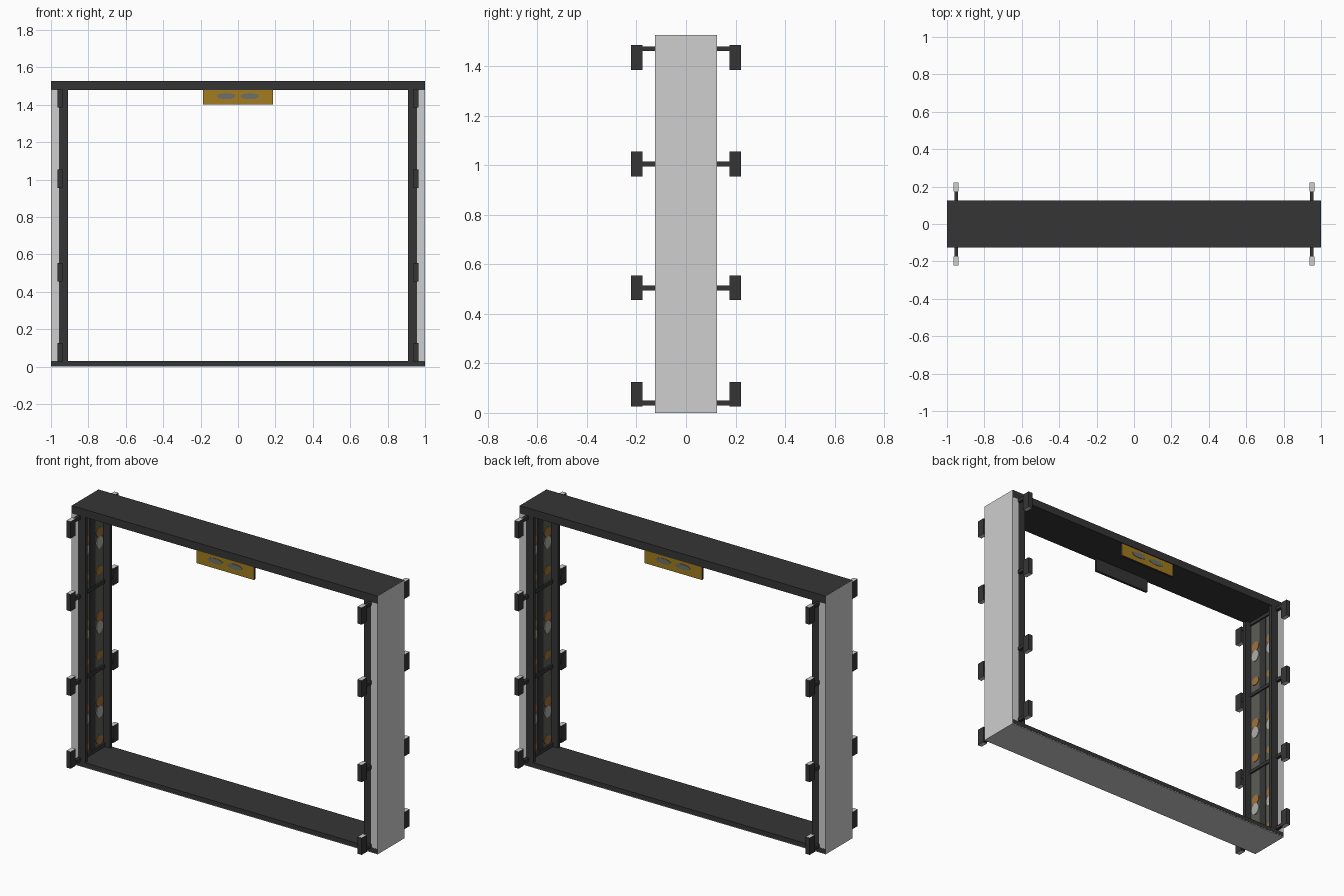
import bpy, bmesh, math
from mathutils import Matrix

if "Cube" in bpy.data.objects:
    bpy.data.objects.remove(bpy.data.objects["Cube"])


def material(name, rgb):
    m = bpy.data.materials.new(name)
    m.diffuse_color = (*rgb, 1)
    m.use_nodes = True
    m.node_tree.nodes["Principled BSDF"].inputs["Base Color"].default_value = m.diffuse_color
    return m


DARK = material("charcoal", (0.036, 0.036, 0.036))
LIGHT = material("light grey", (0.62, 0.62, 0.62))
GOLD = material("dull gold", (0.36, 0.20, 0.013))
SLATE = material("slate grey", (0.15, 0.16, 0.15))
BACK = material("panel grey", (0.11, 0.11, 0.095))
ORANGE = material("burnt orange", (0.36, 0.17, 0.04))
PALE = material("pale grey", (0.42, 0.42, 0.40))


def finish(name, bm, *mats):
    me = bpy.data.meshes.new(name)
    bm.to_mesh(me)
    bm.free()
    for m in mats:
        me.materials.append(m)
    ob = bpy.data.objects.new(name, me)
    bpy.context.collection.objects.link(ob)
    return ob


def box(name, x, y, z, mat, second=None, rule=None):
    """Box from (min, max) ranges; faces whose normal meets the rule get the second colour."""
    x, y, z = sorted(x), sorted(y), sorted(z)
    bm = bmesh.new()
    size = [r[1] - r[0] for r in (x, y, z)]
    mid = [(r[0] + r[1]) / 2 for r in (x, y, z)]
    bmesh.ops.create_cube(bm, size=1, matrix=Matrix.Translation(mid) @ Matrix.Diagonal((*size, 1)))
    bm.normal_update()
    if second:
        for f in bm.faces:
            f.material_index = int(rule(f.normal))
    return finish(name, bm, mat, *([second] if second else []))


def disc(name, centre, axis, rw, rh, mat, sides=16):
    """Thin oval plate facing along x or y, with half-width rw and half-height rh."""
    bm = bmesh.new()
    bmesh.ops.create_cone(bm, cap_ends=True, segments=sides, radius1=1, radius2=1, depth=1)
    turn = Matrix.Rotation(math.pi / 2, 4, 'Y' if axis == 'X' else 'X')
    scale = (0.004, rw, rh) if axis == 'X' else (rw, 0.004, rh)
    bm.transform(Matrix.Translation(centre) @ Matrix.Diagonal((*scale, 1)) @ turn)
    return finish(name, bm, mat)


# Top and bottom beams, the bottom one on a light underside
box("top_beam", (-0.999, 0.999), (-0.125, 0.125), (1.48, 1.526), DARK)
box("bottom_beam", (-0.999, 0.999), (-0.125, 0.125), (0.004, 0.03), DARK)
box("underside_plate", (-0.999, 0.999), (-0.124, 0.124), (0, 0.004), LIGHT)

RUNGS = (0.04, 0.505, 1.005, 1.47)
BLOCKS = (0.075, 0.505, 1.005, 1.435)

for s, side in ((-1, "left"), (1, "right")):
    # Light outer side panel
    box(f"{side}_side_panel", (s * 0.957, s), (-0.1245, 0.1245), (0, 1.5255), LIGHT)
    # Recessed inner panel with dark centre band
    box(f"{side}_inner_panel", (s * 0.952, s * 0.958), (-0.105, 0.105), (0.03, 1.48), BACK)
    box(f"{side}_centre_band", (s * 0.949, s * 0.953), (-0.025, 0.025), (0.03, 1.48), DARK)
    # Painted spots repeated in three bays
    for bay in range(3):
        z = 0.5 * bay
        for e in (-1, 1):
            disc(f"{side}_orange_spot", (s * 0.951, e * 0.065, z + 0.31), 'X', 0.03, 0.03, ORANGE)
            disc(f"{side}_pale_spot", (s * 0.950, e * 0.065, z + 0.25), 'X', 0.03, 0.035, PALE)
            disc(f"{side}_low_spot", (s * 0.951, e * 0.065, z + 0.085), 'X', 0.03, 0.025, ORANGE)
    # Front and back lips of the post
    for e, end in ((-1, "front"), (1, "back")):
        box(f"{side}_{end}_lip", (s * 0.91, s * 0.957), (e * 0.104, e * 0.125), (0.03, 1.48), DARK)
    # Cross rungs with upright end blocks
    for zr, zb in zip(RUNGS, BLOCKS):
        box(f"{side}_rung", (s * 0.942, s * 0.96), (-0.18, 0.18), (zr - 0.01, zr + 0.01), DARK)
        for e, end in ((-1, "front"), (1, "back")):
            box(f"{side}_{end}_block", (s * 0.938, s * 0.965), (e * 0.175, e * 0.223),
                (zb - 0.05, zb + 0.05), DARK, LIGHT, lambda n: abs(n.z) > 0.5)

# Hanging signs: gold outside, dark inside, with two plain oval marks
for e, end in ((-1, "front"), (1, "back")):
    box(f"{end}_sign", (-0.188, 0.188), (e * 0.105, e * 0.12), (1.402, 1.482), DARK, GOLD,
        lambda n, e=e: n.y * e > 0.5)
    for s in (-1, 1):
        disc(f"{end}_sign_mark", (s * 0.063, e * 0.12, 1.446), 'Y', 0.05, 0.016, SLATE)
